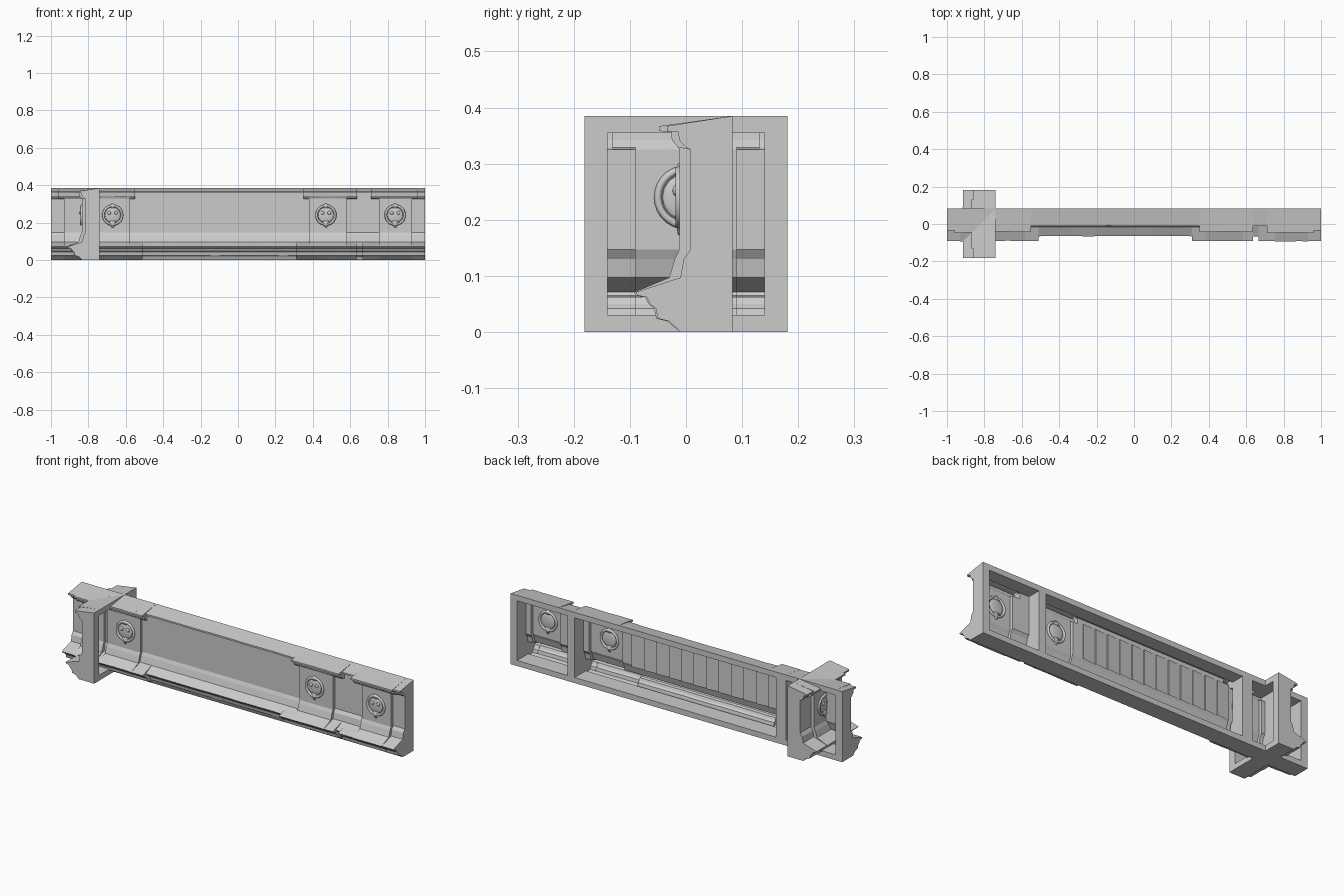
import bpy, bmesh, math, random
from mathutils import Matrix, Vector

if "Cube" in bpy.data.objects:
    bpy.data.objects.remove(bpy.data.objects["Cube"])

random.seed(4)
BACK, TOP = 0.083, 0.385
PANEL, PILASTER, MID = 0.008, -0.012, 0.003


def make(name, verts, faces, M):
    bm = bmesh.new()
    vs = [bm.verts.new(M @ Vector(v)) for v in verts]
    for f in faces:
        bm.faces.new([vs[i] for i in f])
    bmesh.ops.recalc_face_normals(bm, faces=bm.faces)
    me = bpy.data.meshes.new(name)
    bm.to_mesh(me)
    bm.free()
    ob = bpy.data.objects.new(name, me)
    bpy.context.collection.objects.link(ob)
    return ob


def profile(c, p, s):
    """Wall face in y,z from back top edge down; c, p, s = cornice, panel, sill depth."""
    return [(BACK, TOP), (c, 0.367), (c, 0.358), (min(c + 0.02, p), 0.357),
            (min(c + 0.022, p), 0.342), (min(c + 0.033, p), 0.329), (p, 0.325),
            (p, 0.147), (min(p - 0.008, -0.004), 0.130), (min(p - 0.018, -0.008), 0.097),
            (s, 0.071), (s + 0.004, 0.065), (s + 0.02, 0.062), (s + 0.026, 0.050),
            (s + 0.036, 0.042), (min(s + 0.04, -0.022), 0.024),
            (min(s + 0.06, -0.018), 0.019), (-0.01, 0.0)]


def prism(name, pts, x0, x1, M):
    n = len(pts)
    verts = [(x, y, z) for x in (x0, x1) for y, z in pts]
    faces = [list(range(n)), list(range(n, 2 * n))]
    faces += [(i, (i + 1) % n, n + (i + 1) % n, n + i) for i in range(n)]
    return make(name, verts, faces, M)


def medallion(name, x, M):
    """Round boss with ring, two studs and pointed tips above and below."""
    bm = bmesh.new()

    def ball(dx, dz, y, r, flat, seg):
        mat = M @ Matrix.Translation((x + dx, y, 0.24 + dz)) @ Matrix.Diagonal((r, flat, r, 1))
        bmesh.ops.create_uvsphere(bm, u_segments=seg, v_segments=8, radius=1, matrix=mat)

    ball(0, 0, PILASTER, 0.042, 0.007, 20)
    for side in (-1, 1):
        ball(side * 0.018, 0.012, PILASTER - 0.006, 0.010, 0.006, 10)
    for dz, h in ((0.05, 0.022), (-0.05, 0.035)):
        mat = (M @ Matrix.Translation((x, PILASTER, 0.24 + dz)) @ Matrix.Diagonal((1, 0.4, 1, 1)))
        if dz < 0:
            mat = mat @ Matrix.Rotation(math.pi, 4, 'X')
        bmesh.ops.create_cone(bm, cap_ends=True, segments=6, radius1=0.02, radius2=0.006,
                              depth=h, matrix=mat)
    # ring
    n, k = 28, 6
    ring = []
    for i in range(n):
        a = 2 * math.pi * i / n
        for j in range(k):
            b = 2 * math.pi * j / k
            r = 0.05 + 0.007 * math.cos(b)
            ring.append(bm.verts.new(M @ Vector((x + r * math.cos(a),
                        PILASTER + 0.008 * math.sin(b), 0.24 + r * math.sin(a)))))
    for i in range(n):
        for j in range(k):
            i2, j2 = (i + 1) % n, (j + 1) % k
            bm.faces.new([ring[i * k + j], ring[i2 * k + j], ring[i2 * k + j2], ring[i * k + j2]])
    bmesh.ops.recalc_face_normals(bm, faces=bm.faces)
    for f in bm.faces:
        f.smooth = True
    me = bpy.data.meshes.new(name)
    bm.to_mesh(me)
    bm.free()
    bpy.context.collection.objects.link(bpy.data.objects.new(name, me))


def module(name, spans, posts, bosses, M=Matrix()):
    """Open-backed wall section: face sheet, end posts, top and bottom rails, bosses."""
    rows = []
    for a, b, c, p, s in spans:
        n = max(1, round((b - a) / 0.045))
        for i in range(n + 1):  # slight wear along the worn edges
            w = random.uniform(0, 0.003) if 0 < i < n else 0
            rows.append((a + (b - a) * i / n, profile(c + w, p, s + w)))
    k = len(rows[0][1])
    verts = [(x, y, z) for x, pr in rows for y, z in pr]
    faces = [(r * k + i, r * k + i + 1, (r + 1) * k + i + 1, (r + 1) * k + i)
             for r in range(len(rows) - 1) for i in range(k - 1)]
    make(name + "_face", verts, faces, M)
    x0, x1 = spans[0][0], spans[-1][1]
    for (a, b), sp in zip(posts, (spans[0], spans[-1])):
        prism(name + "_end_post", profile(*sp[2:]) + [(BACK, 0)], a, b, M)
    prism(name + "_top_rail", [(BACK, 0.355), (BACK, TOP), (0.01, 0.370), (0.01, 0.355)], x0, x1, M)
    prism(name + "_bottom_rail", [(BACK, 0), (BACK, 0.03), (-0.014, 0.03), (-0.01, 0)], x0, x1, M)
    for x in bosses:
        medallion(name + "_medallion", x, M)


# short section on the right
right = [(0.635, 0.665, -0.012, PANEL, -0.066), (0.665, 0.71, -0.012, PANEL, -0.09),
         (0.71, 0.755, -0.047, PANEL, -0.09), (0.755, 0.93, -0.047, PILASTER, -0.093),
         (0.93, 0.96, -0.047, PANEL, -0.09), (0.96, 1.0, -0.034, PANEL, -0.09)]
module("right_section", right, [(0.635, 0.655), (0.96, 1.0)], [0.84])

# short section on the left, mirrored, running into the cross wall
left = [(-b, -a, c, p, s) for a, b, c, p, s in reversed(right[3:])]
left[-1] = (-0.93, -0.80) + left[-1][2:]
module("left_section", left, [(-1.0, -0.96), (-0.83, -0.80)], [])

# long middle section with two pilasters
half = [(0.41, 0.45, -0.012, MID, -0.092), (0.45, 0.48, -0.042, MID, -0.092),
        (0.48, 0.68, -0.042, PILASTER, -0.092), (0.68, 0.735, -0.042, PANEL, -0.09)]
long = [(-0.1 - b, -0.1 - a, c, p, s) for a, b, c, p, s in reversed(half)]
long[0] = (-0.80,) + long[0][1:]
long.append((-0.51, 0.31, -0.012, MID, -0.066))
long += [(a - 0.1, b - 0.1, c, p, s) for a, b, c, p, s in half]
module("long_section", long, [(-0.66, -0.60), (0.613, 0.635)], [-0.67, 0.47])

# overlapping boards behind the long panel
for i in range(12):
    a = -0.58 + i * 0.075
    make("back_board", [(a, 0.006, 0.14), (a + 0.075, 0.012, 0.14),
                        (a + 0.075, 0.012, 0.33), (a, 0.006, 0.33),
                        (a + 0.075, 0.006, 0.14), (a + 0.075, 0.006, 0.33)],
         [(0, 1, 2, 3), (1, 4, 5, 2)], Matrix())

# short cross wall facing left
side = [(0.09, 0.13, -0.047, PANEL, -0.09), (0.13, 0.181, -0.034, PANEL, -0.09)]
cross = [(-b, -a, c, p, s) for a, b, c, p, s in reversed(side)]
cross += [(-0.09, 0.09, -0.047, PILASTER, -0.093)] + side
turn = Matrix.Translation((-0.823, 0, 0)) @ Matrix.Rotation(-math.pi / 2, 4, 'Z')
module("cross_wall", cross, [(-0.181, -0.14), (0.14, 0.181)], [0.0], turn)
